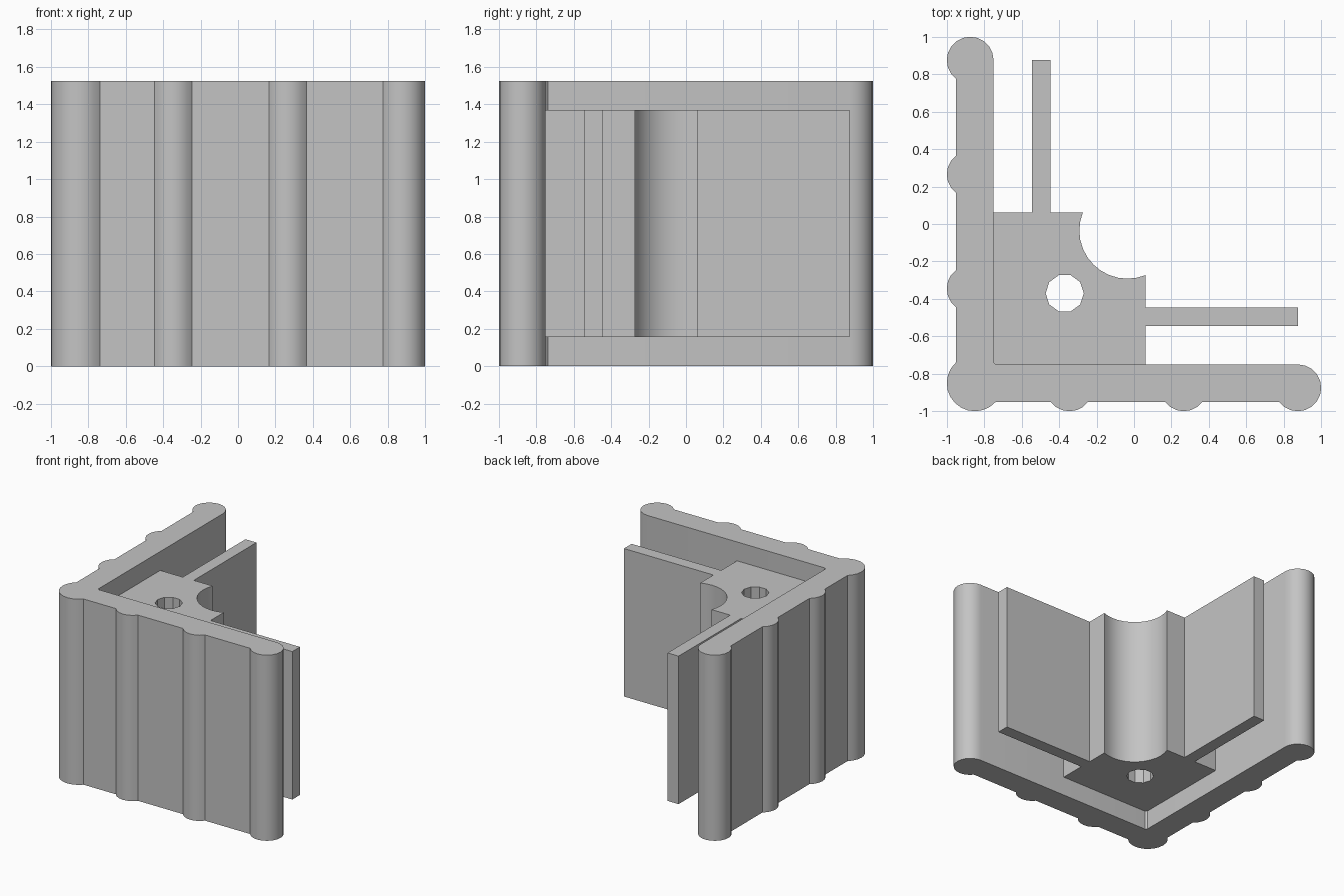
import bpy, bmesh
from math import radians, sin, cos, ceil

if "Cube" in bpy.data.objects:
    bpy.data.objects.remove(bpy.data.objects["Cube"], do_unlink=True)

HEIGHT = 1.525

grey = bpy.data.materials.new("plain_grey")
grey.use_nodes = True
grey.diffuse_color = (0.55, 0.55, 0.55, 1)
grey.node_tree.nodes["Principled BSDF"].inputs["Base Color"].default_value = (0.55, 0.55, 0.55, 1)


def arc(cx, cy, r, start, end, step=18):
    """Points on an arc, angles in degrees."""
    n = ceil(abs(end - start) / step)
    angles = [radians(start + (end - start) * i / n) for i in range(n + 1)]
    return [(cx + r * cos(a), cy + r * sin(a)) for a in angles]


def mirrored(half):
    """Close a half outline that starts and ends on the diagonal x = y."""
    return half + [(y, x) for x, y in reversed(half[1:-1])]


def extrude(name, outline, z0, z1, smooth=True):
    bm = bmesh.new()
    face = bm.faces.new([bm.verts.new((x, y, z0)) for x, y in outline])
    top = bmesh.ops.extrude_face_region(bm, geom=[face])["geom"]
    verts = [v for v in top if isinstance(v, bmesh.types.BMVert)]
    bmesh.ops.translate(bm, verts=verts, vec=(0, 0, z1 - z0))
    bmesh.ops.recalc_face_normals(bm, faces=bm.faces)
    mesh = bpy.data.meshes.new(name)
    bm.to_mesh(mesh)
    bm.free()
    mesh.materials.append(grey)
    obj = bpy.data.objects.new(name, mesh)
    bpy.context.collection.objects.link(obj)
    if smooth:
        bpy.ops.object.select_all(action='DESELECT')
        obj.select_set(True)
        bpy.context.view_layer.objects.active = obj
        bpy.ops.object.shade_smooth_by_angle(angle=radians(30))
    return obj


# L-shaped wall: round corner post, two ribs and a round end on each leg
wall = arc(-0.85, -0.85, 0.15, 225, 318.2)
for rib_x in (-0.345, 0.265):
    wall += arc(rib_x, -0.875, 0.125, 216.87, 323.13)
wall += arc(0.875, -0.875, 0.125, 216.87, 450)
wall += [(-0.738, -0.75), (-0.744, -0.744)]
extrude("corner_wall", mirrored(wall), 0, HEIGHT)

# Inner hub with a fin on each side and a round scoop at its free corner
hub = [(-0.76, -0.76), (0.062, -0.76), (0.062, -0.545), (0.875, -0.545),
       (0.875, -0.445), (0.062, -0.445)]
hub += arc(-0.035, -0.035, 0.257, 292.2, 225, 12)
hub_obj = extrude("hub_with_fins", mirrored(hub), 0.155, 1.37)

# Ten-sided screw hole through the hub
hole = extrude("hole_cutter", arc(-0.37, -0.37, 0.102, 0, 360, 36)[:-1], -0.1, HEIGHT + 0.1, False)
hole.hide_render = True
hole.hide_set(True)
cut = hub_obj.modifiers.new("screw_hole", 'BOOLEAN')
cut.operation = 'DIFFERENCE'
cut.solver = 'EXACT'
cut.object = hole
